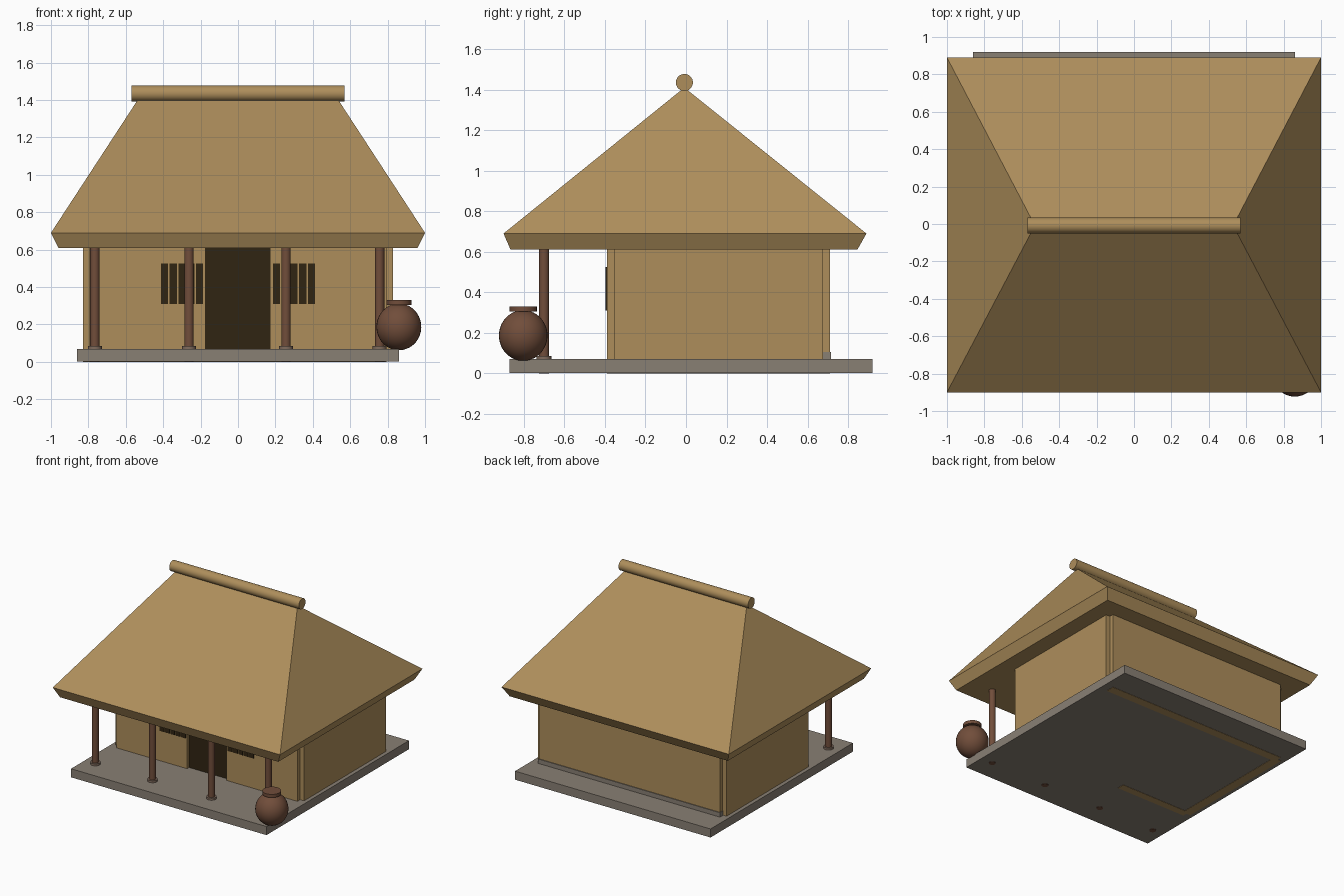
import bpy, bmesh, math

old = bpy.data.objects.get("Cube")
if old:
    bpy.data.objects.remove(old, do_unlink=True)


def material(name, rgb):
    m = bpy.data.materials.new(name)
    m.use_nodes = True
    m.diffuse_color = (*rgb, 1)
    m.node_tree.nodes["Principled BSDF"].inputs["Base Color"].default_value = (*rgb, 1)
    return m


STRAW = material("straw", (0.42, 0.27, 0.105))
STONE = material("grey stone", (0.25, 0.215, 0.175))
CLAY = material("brown clay", (0.165, 0.075, 0.043))
FOOT = material("brown stone", (0.22, 0.15, 0.11))
DARK = material("dark opening", (0.03, 0.018, 0.006))


def finish(name, bm, mat, smooth=False):
    bmesh.ops.recalc_face_normals(bm, faces=bm.faces)
    mesh = bpy.data.meshes.new(name)
    bm.to_mesh(mesh)
    bm.free()
    mesh.materials.append(mat)
    ob = bpy.data.objects.new(name, mesh)
    bpy.context.collection.objects.link(ob)
    if smooth:
        bpy.ops.object.select_all(action='DESELECT')
        ob.select_set(True)
        bpy.context.view_layer.objects.active = ob
        bpy.ops.object.shade_smooth_by_angle(angle=math.radians(40))
    return ob


def box(name, x, y, z, mat):
    bm = bmesh.new()
    bmesh.ops.create_cube(bm, size=1)
    for v in bm.verts:
        v.co = [r[0] if c < 0 else r[1] for c, r in zip(v.co, (x, y, z))]
    return finish(name, bm, mat)


def lathe(name, profile, mat, location, sides=32):
    """Spin a radius/height profile around the upright axis."""
    bm = bmesh.new()
    rings = []
    for r, z in profile:
        rings.append([bm.verts.new((r * math.cos(math.tau * i / sides),
                                    r * math.sin(math.tau * i / sides), z))
                      for i in range(sides)])
    for a, b in zip(rings, rings[1:]):
        for i in range(sides):
            j = (i + 1) % sides
            bm.faces.new((a[i], a[j], b[j], b[i]))
    bm.faces.new(rings[0])
    bm.faces.new(rings[-1])
    ob = finish(name, bm, mat, True)
    ob.location = location
    return ob


# Floor slab and rear plinth
box("floor_slab", (-0.86, 0.86), (-0.87, 0.92), (0.002, 0.07), STONE)
box("rear_plinth", (-0.8, 0.8), (0.66, 0.716), (0.06, 0.105), STONE)

# Walls, with notched corners
box("back_wall", (-0.795, 0.795), (0.64, 0.71), (0, 0.62), STRAW)
box("right_wall", (-0.83, -0.76), (-0.355, 0.675), (0, 0.62), STRAW)
box("left_wall", (0.76, 0.83), (-0.355, 0.675), (0.01, 0.62), STRAW)
box("front_wall_right", (-0.795, -0.175), (-0.39, -0.33), (0, 0.62), STRAW)
box("front_wall_left", (0.17, 0.795), (-0.39, -0.33), (0.01, 0.62), STRAW)
box("doorway", (-0.18, 0.18), (-0.365, -0.34), (0.06, 0.62), DARK)

# Slatted windows beside the door
for side, label in ((-1, "right"), (1, "left")):
    for i in range(5):
        c = side * (0.205 + 0.047 * i)
        box(f"window_slot_{label}_{i + 1}", (c - 0.019, c + 0.019),
            (-0.396, -0.388), (0.31, 0.525), DARK)

# Porch columns on round feet
for i, x in enumerate((-0.765, -0.262, 0.257, 0.757)):
    lathe(f"porch_column_{i + 1}", [(0.025, 0), (0.025, 0.62)], CLAY, (x, -0.70, 0), 24)
    lathe(f"column_foot_{i + 1}", [(0.037, 0.06), (0.037, 0.086)], FOOT, (x, -0.70, 0), 24)

# Hipped roof: underside, eave edge and ridge
bm = bmesh.new()
levels = [(0.96, -0.865, 0.845, 0.61), (1.0, -0.90, 0.89, 0.69)]
low, eave = [[bm.verts.new(p) for p in ((-x, y0, z), (x, y0, z), (x, y1, z), (-x, y1, z))]
             for x, y0, y1, z in levels]
ridge = [bm.verts.new((x, -0.008, 1.41)) for x in (-0.53, 0.53)]
bm.faces.new(low)
for i in range(4):
    j = (i + 1) % 4
    bm.faces.new((low[i], low[j], eave[j], eave[i]))
bm.faces.new((eave[0], eave[1], ridge[1], ridge[0]))
bm.faces.new((eave[2], eave[3], ridge[0], ridge[1]))
bm.faces.new((eave[1], eave[2], ridge[1]))
bm.faces.new((eave[3], eave[0], ridge[0]))
finish("thatched_roof", bm, STRAW)

# Ridge roll
roll = lathe("ridge_roll", [(0.042, -0.57), (0.042, 0.57)], STRAW, (0, -0.008, 1.435))
roll.rotation_euler.y = math.pi / 2

# Water jar with a rim
body = []
for i in range(17):
    a = math.radians(-80 + 155 * i / 16)
    body.append((0.12 * math.cos(a), 0.187 + 0.125 * math.sin(a)))
lathe("water_jar", body, CLAY, (0.86, -0.803, 0))
lathe("jar_rim", [(0.067, 0.305), (0.067, 0.331)], CLAY, (0.86, -0.803, 0))
